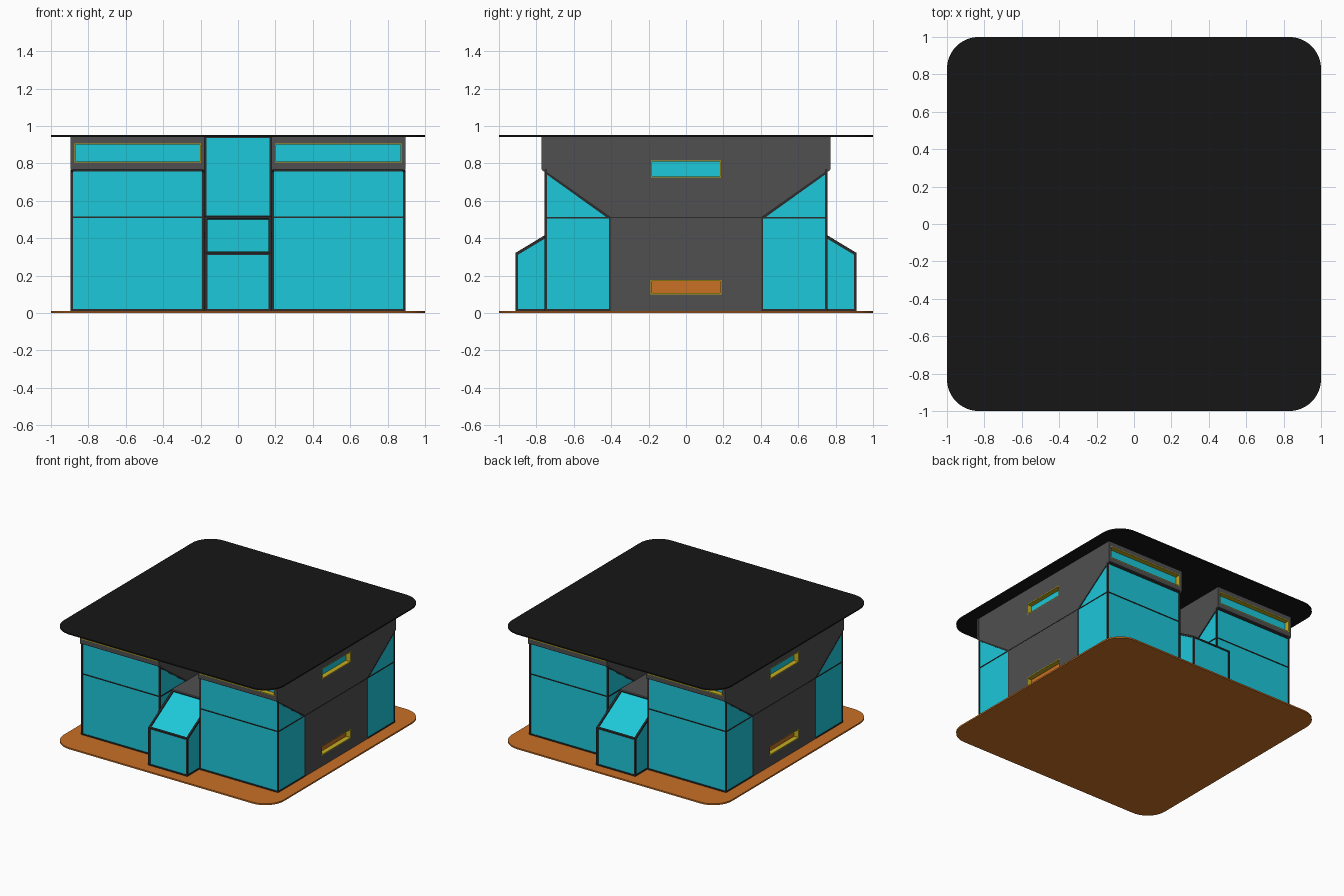
import bpy, math
from mathutils import Matrix

if "Cube" in bpy.data.objects:
    bpy.data.objects.remove(bpy.data.objects["Cube"])

def material(name, rgb):
    m = bpy.data.materials.new(name)
    m.diffuse_color = (*rgb, 1)
    m.use_nodes = True
    m.node_tree.nodes["Principled BSDF"].inputs["Base Color"].default_value = m.diffuse_color
    return m

GLASS = material("cyan_glass", (0.012, 0.58, 0.70))
GREY = material("wall_grey", (0.08, 0.08, 0.08))
FRAME = material("frame_dark", (0.025, 0.025, 0.025))
BLACK = material("roof_black", (0.008, 0.008, 0.008))
ORANGE = material("orange", (0.58, 0.16, 0.018))
YELLOW = material("yellow_trim", (0.55, 0.42, 0.015))

def place(turn, dist, z=0, tilt=90):
    """Plane facing outwards: turn 0 = front, 90 = right, 180 = back, 270 = left."""
    return (Matrix.Rotation(math.radians(turn), 4, 'Z')
            @ Matrix.Translation((0, -dist, z))
            @ Matrix.Rotation(math.radians(tilt), 4, 'X'))

def plate(name, loops, plane, thick, mat):
    """Flat plate with optional holes; its outer face lies on the plane."""
    cu = bpy.data.curves.new(name, 'CURVE')
    cu.dimensions = '2D'
    cu.fill_mode = 'BOTH'
    cu.extrude = thick / 2
    for loop in loops:
        sp = cu.splines.new('POLY')
        sp.points.add(len(loop) - 1)
        for p, (u, v) in zip(sp.points, loop):
            p.co = (u, v, 0, 1)
        sp.use_cyclic_u = True
        sp.use_smooth = False
    cu.materials.append(mat)
    ob = bpy.data.objects.new(name, cu)
    bpy.context.collection.objects.link(ob)
    ob.matrix_world = plane @ Matrix.Translation((0, 0, -thick / 2))
    return ob

def rect(u0, u1, v0, v1):
    return [(u0, v0), (u1, v0), (u1, v1), (u0, v1)]

def flip(loop, s):
    return [(s * u, v) for u, v in loop]

def rounded_square(half, r, n=10):
    pts = []
    for q, (sx, sy) in enumerate([(1, 1), (-1, 1), (-1, -1), (1, -1)]):
        for i in range(n + 1):
            a = math.radians(90 * (q + i / n))
            pts.append((sx * (half - r) + r * math.cos(a), sy * (half - r) + r * math.sin(a)))
    return pts

def slot(name, turn, dist, u0, u1, v0, v1, pane_mat):
    """Yellow-lined recess with a coloured pane at the back."""
    e = 0.006
    plate(name + "_trim", [rect(u0, u1, v0, v1), rect(u0 + e, u1 - e, v0 + e, v1 - e)],
          place(turn, dist), 0.045, YELLOW)
    plate(name + "_pane", [rect(u0, u1, v0, v1)], place(turn, dist - 0.04), 0.005, pane_mat)

# base and roof slabs
plate("base", [rounded_square(1, 0.17)], place(0, 0, 0.012, 0), 0.012, ORANGE)
plate("roof", [rounded_square(1, 0.17)], place(0, 0, 0.952, 0), 0.01, BLACK)

# front and back faces of the two wings
for turn in (0, 180):
    for s in (-1, 1):
        win = (0.197, 0.875) if s > 0 else (-0.875, -0.197)
        plate("wing_glass", [flip(rect(0.185, 0.887, 0.012, 0.77), s)], place(turn, 0.752), 0.01, GLASS)
        plate("wing_frame", [flip(r, s) for r in (rect(0.178, 0.894, 0.01, 0.77),
              rect(0.192, 0.883, 0.022, 0.508), rect(0.192, 0.883, 0.515, 0.758))],
              place(turn, 0.757), 0.014, FRAME)
        plate("upper_band", [flip(rect(0.178, 0.895, 0.768, 0.944), s), rect(*win, 0.805, 0.906)],
              place(turn, 0.773), 0.02, GREY)
        slot("band_window", turn, 0.773, *win, 0.805, 0.906, GLASS)

# side walls: outer (0.895) and inner (along the central gap)
side_outline = [(-0.41, 0.01), (0.41, 0.01), (0.41, 0.51), (0.771, 0.765),
                (0.771, 0.944), (-0.771, 0.944), (-0.771, 0.765), (-0.41, 0.51)]
corner_glass = [(0.41, 0.012), (0.752, 0.012), (0.752, 0.752), (0.41, 0.512)]
corner_frame = [(0.404, 0.01), (0.757, 0.01), (0.757, 0.764), (0.404, 0.515)]
corner_low = rect(0.412, 0.746, 0.022, 0.506)
corner_high = [(0.428, 0.514), (0.746, 0.514), (0.746, 0.742)]
for turn in (90, 270):
    window, vent = (-0.187, 0.187, 0.725, 0.815), (-0.19, 0.19, 0.10, 0.177)
    plate("side_wall", [side_outline, rect(*window), rect(*vent)], place(turn, 0.894), 0.012, GREY)
    slot("side_window", turn, 0.894, *window, GLASS)
    slot("side_vent", turn, 0.894, *vent, ORANGE)
    plate("side_seam", [rect(-0.41, 0.41, 0.507, 0.514)], place(turn, 0.896), 0.006, FRAME)
    plate("inner_wall", [side_outline], place(turn, 0.19), 0.01, GREY)
    for s in (-1, 1):
        for name, dist, t in (("side", 0.895, 0.012), ("inner", 0.191, 0.0125)):
            inset = 0.003 if name == "side" else 0
            plate(name + "_corner_glass", [flip(corner_glass, s)], place(turn, dist - inset), 0.008, GLASS)
            plate(name + "_corner_frame", [flip(l, s) for l in (corner_frame, corner_low, corner_high)],
                  place(turn, dist), t, FRAME)

# central passage with a sloped glass porch at each end
passage = [(-0.905, 0.012), (0.905, 0.012), (0.905, 0.315), (0.59, 0.507),
           (-0.59, 0.507), (-0.905, 0.315)]
plate("passage_glass", [passage], place(90, 0.172), 0.344, GLASS)
plate("passage_roof", [rect(-0.178, 0.178, -0.59, 0.59)], place(0, 0, 0.514, 0), 0.01, GREY)
plate("upper_core_glass", [rect(-0.172, 0.172, 0.512, 0.944)], place(0, 0.18), 0.36, GLASS)
slope = math.hypot(0.32, 0.193)
tilt = math.degrees(math.atan2(0.193, 0.32))
porch_side = [(0.59, 0.01), (0.911, 0.01), (0.911, 0.322), (0.59, 0.515)]
porch_hole = [(0.60, 0.022), (0.899, 0.022), (0.899, 0.311), (0.60, 0.491)]
for turn in (0, 180):
    plate("porch_front_frame", [rect(-0.178, 0.178, 0.01, 0.322), rect(-0.163, 0.163, 0.022, 0.31)],
          place(turn, 0.911), 0.012, FRAME)
    plate("porch_roof_frame", [rect(-0.178, 0.178, 0, slope), rect(-0.163, 0.163, 0.012, slope - 0.018)],
          place(turn, 0.911, 0.322, tilt), 0.012, FRAME)
    plate("upper_core_frame", [rect(-0.178, 0.178, 0.512, 0.944), rect(-0.169, 0.169, 0.522, 0.937)],
          place(turn, 0.184), 0.01, FRAME)
    for s in (-1, 1):
        plate("porch_side_frame", [flip(l, s) for l in (porch_side, porch_hole)],
              place(90 + turn, 0.177), 0.01, FRAME)

# turn all plates into meshes
bpy.ops.object.select_all(action='SELECT')
bpy.context.view_layer.objects.active = bpy.context.selected_objects[0]
bpy.ops.object.convert(target='MESH')
